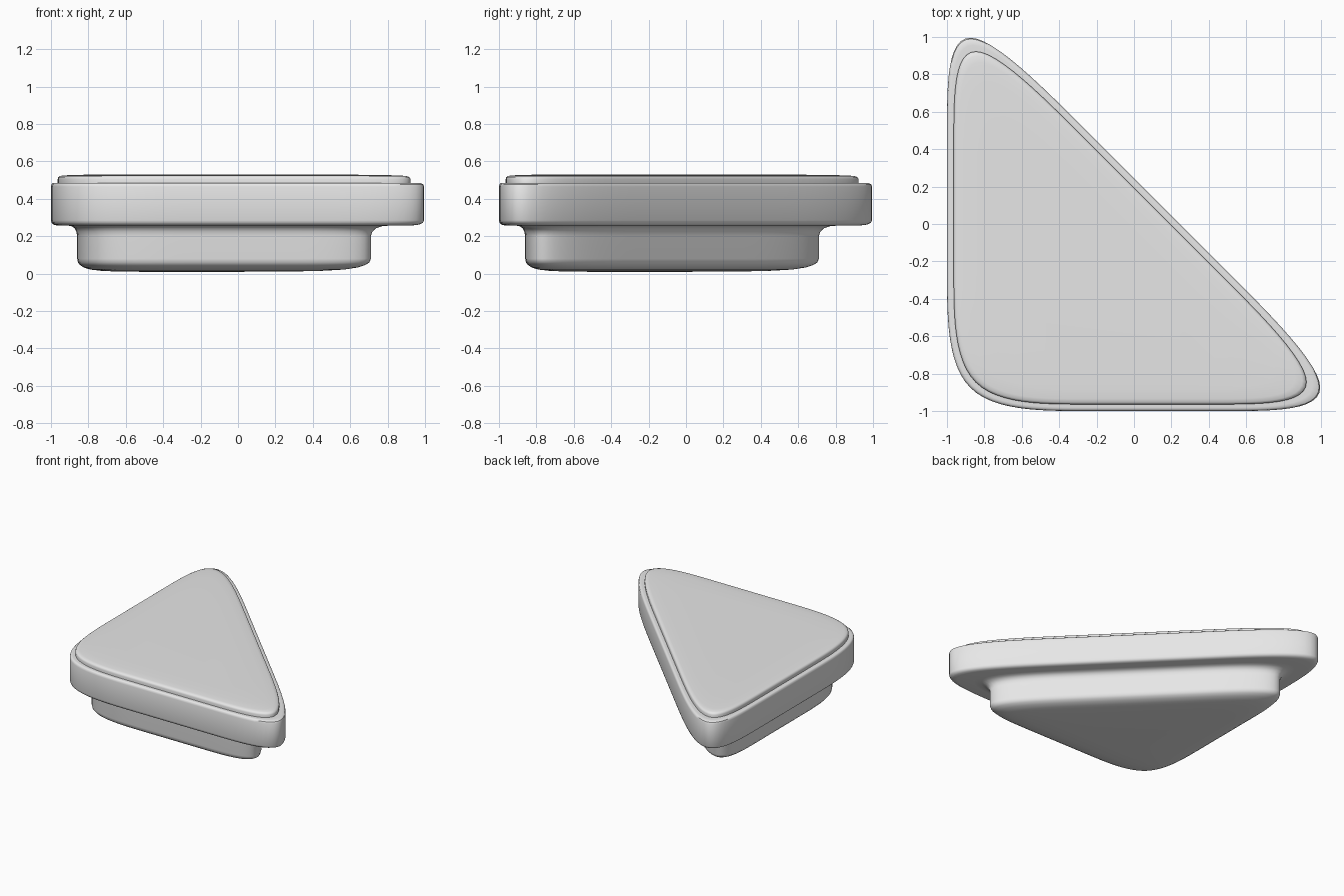
import bpy
import bmesh
import math
from mathutils import Vector

cube = bpy.data.objects.get("Cube")
if cube:
    bpy.data.objects.remove(cube, do_unlink=True)

STEPS = 12  # samples per spline span


def make_material(name, rgb):
    mat = bpy.data.materials.new(name)
    mat.use_nodes = True
    mat.diffuse_color = (*rgb, 1)
    mat.node_tree.nodes["Principled BSDF"].inputs["Base Color"].default_value = (*rgb, 1)
    return mat


def outline(inset):
    """Soft right triangle: closed cubic B-spline through the thirds of each side."""
    low = inset - 1
    leg = 2.245 - (2 + math.sqrt(2)) * inset
    corners = [Vector((low, low)), Vector((low + leg, low)), Vector((low, low + leg))]
    ctrl = [corners[i].lerp(corners[(i + 1) % 3], k / 3) for i in range(3) for k in range(3)]
    points = []
    for i in range(len(ctrl)):
        a, b, c, d = (ctrl[(i + k) % len(ctrl)] for k in range(4))
        for step in range(STEPS):
            t = step / STEPS
            points.append((a * (1 - t) ** 3 + b * (3 * t**3 - 6 * t**2 + 4)
                           + c * (-3 * t**3 + 3 * t**2 + 3 * t + 1) + d * t**3) / 6)
    return points


def loft(name, profile, mat):
    """Stack outlines along a list of (inset, height) and cap both ends."""
    bm = bmesh.new()
    rings = [[bm.verts.new((p.x, p.y, z)) for p in outline(inset)] for inset, z in profile]
    for lower, upper in zip(rings, rings[1:]):
        n = len(lower)
        for i in range(n):
            j = (i + 1) % n
            bm.faces.new((lower[i], lower[j], upper[j], upper[i]))
    bm.faces.new(rings[0][::-1])
    bm.faces.new(rings[-1])
    bmesh.ops.recalc_face_normals(bm, faces=bm.faces)
    mesh = bpy.data.meshes.new(name)
    bm.to_mesh(mesh)
    bm.free()
    obj = bpy.data.objects.new(name, mesh)
    bpy.context.collection.objects.link(obj)
    mesh.materials.append(mat)
    bpy.ops.object.select_all(action="DESELECT")
    obj.select_set(True)
    bpy.context.view_layer.objects.active = obj
    bpy.ops.object.shade_smooth_by_angle(angle=math.radians(40))
    return obj


grey = make_material("plain grey", (0.8, 0.8, 0.8))

# Foot with pillowed underside, flaring into the wide rim
loft("foot_and_rim", [
    (0.5, 0.01), (0.36, 0.011), (0.27, 0.015), (0.21, 0.022), (0.175, 0.033),
    (0.155, 0.046), (0.144, 0.06), (0.14, 0.08), (0.14, 0.2), (0.136, 0.225),
    (0.126, 0.243), (0.11, 0.254), (0.085, 0.258), (0.03, 0.258), (0.014, 0.262),
    (0.004, 0.271), (0, 0.285), (0, 0.465), (0.003, 0.478), (0.01, 0.484),
    (0.02, 0.485), (0.05, 0.485)], grey)

# Raised top plate with a soft edge
loft("top_plate", [
    (0.036, 0.48), (0.036, 0.506), (0.039, 0.516), (0.047, 0.522),
    (0.065, 0.525), (0.12, 0.528), (0.25, 0.53)], grey)
